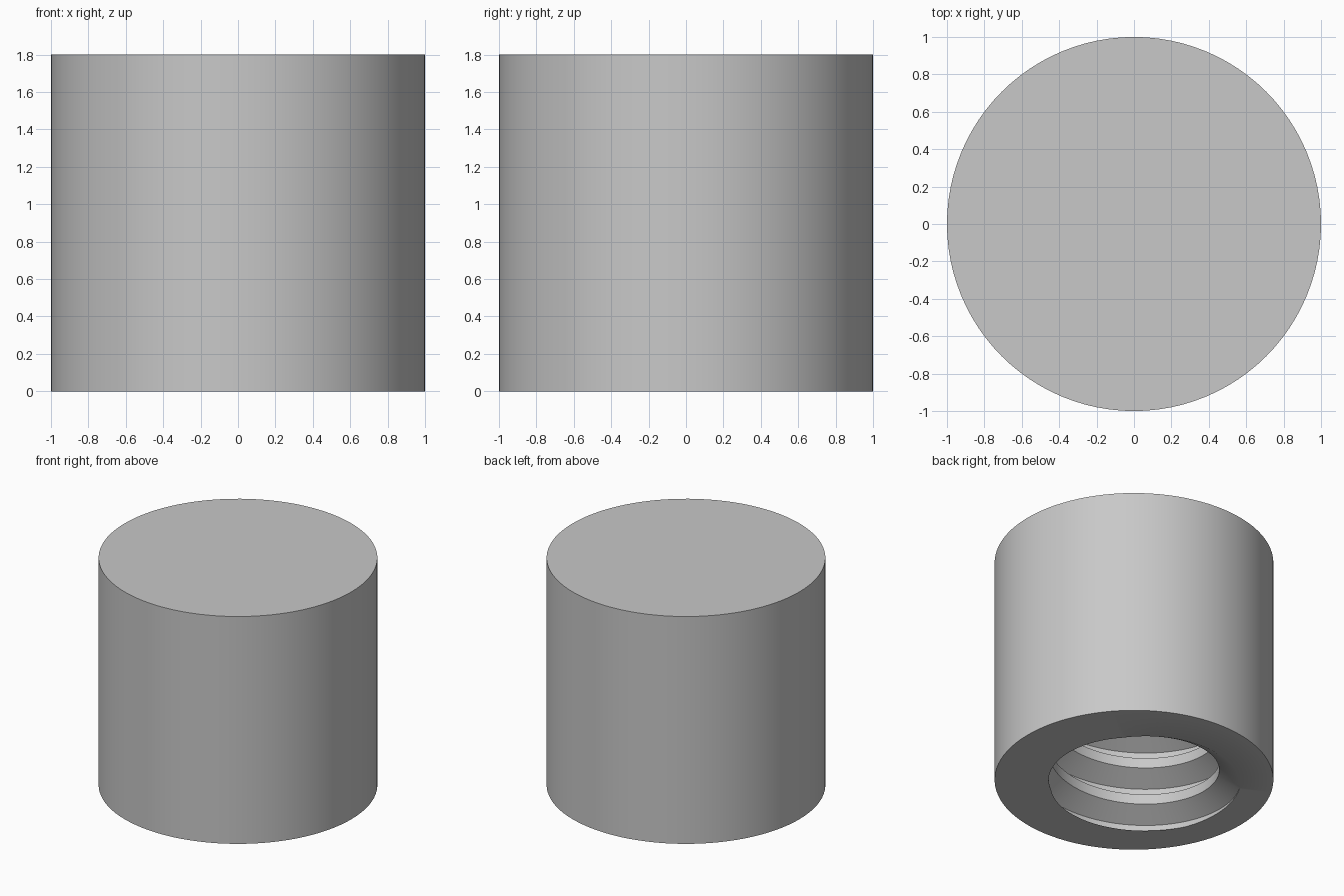
import bpy
import bmesh
from math import cos, sin, tau, radians

cube = bpy.data.objects.get("Cube")
if cube:
    bpy.data.objects.remove(cube, do_unlink=True)

SEGMENTS = 96
RADIUS, HEIGHT = 1.0, 1.8
DEPTH = 1.4                      # depth of the blind hole
CREST_R, ROOT_R = 0.612, 0.767   # thread radii
PITCH, CREST, FLANK = 0.30, 0.08, 0.088
PHASE = radians(-45)
START = -0.033                   # crest centre height at the phase angle

grey = bpy.data.materials.new("plain grey")
grey.use_nodes = True
colour = (0.58, 0.58, 0.58, 1)
grey.diffuse_color = colour
grey.node_tree.nodes["Principled BSDF"].inputs["Base Color"].default_value = colour

bm = bmesh.new()

# Threaded wall: one pitch of trapezoid profile swept along a right-hand helix
profile = [(CREST_R, -CREST / 2), (CREST_R, CREST / 2),
           (ROOT_R, CREST / 2 + FLANK), (ROOT_R, PITCH - CREST / 2 - FLANK),
           (CREST_R, PITCH - CREST / 2)]
turns = int(DEPTH / PITCH) + 4
previous = None
for i in range(turns * SEGMENTS + 1):
    angle = PHASE + tau * i / SEGMENTS
    lift = START + PITCH * (i / SEGMENTS - 2)
    row = [bm.verts.new((r * cos(angle), r * sin(angle), z + lift)) for r, z in profile]
    if previous:
        for j in range(len(profile) - 1):
            bm.faces.new((previous[j], row[j], row[j + 1], previous[j + 1]))
    previous = row
bmesh.ops.remove_doubles(bm, verts=bm.verts[:], dist=1e-4)


def trim(z, direction):
    """Cut the thread flat at a height and return the rim edges."""
    cut = bmesh.ops.bisect_plane(
        bm, geom=bm.verts[:] + bm.edges[:] + bm.faces[:], dist=1e-5,
        plane_co=(0, 0, z), plane_no=(0, 0, direction), clear_outer=True)
    return [e for e in cut["geom_cut"] if isinstance(e, bmesh.types.BMEdge)]


# Hole end
bmesh.ops.triangle_fill(bm, edges=trim(DEPTH, 1), use_beauty=True)
mouth = trim(0, -1)

# Outer cylinder wall and closed top
rings = []
for z in (0, HEIGHT):
    rings.append([bm.verts.new((RADIUS * cos(tau * i / SEGMENTS),
                                RADIUS * sin(tau * i / SEGMENTS), z))
                  for i in range(SEGMENTS)])
low, high = rings
for i in range(SEGMENTS):
    k = (i + 1) % SEGMENTS
    bm.faces.new((low[i], low[k], high[k], high[i]))
bm.faces.new(high)

# Bottom face around the thread mouth
rim = [bm.edges.get((low[i], low[i - 1])) for i in range(SEGMENTS)]
bmesh.ops.triangle_fill(bm, edges=mouth + rim, use_beauty=True)

bmesh.ops.recalc_face_normals(bm, faces=bm.faces[:])
mesh = bpy.data.meshes.new("threaded_cap")
bm.to_mesh(mesh)
bm.free()
mesh.materials.append(grey)
cap = bpy.data.objects.new("threaded_cap", mesh)
bpy.context.collection.objects.link(cap)

bpy.ops.object.select_all(action="DESELECT")
cap.select_set(True)
bpy.context.view_layer.objects.active = cap
bpy.ops.object.shade_smooth_by_angle(angle=radians(30))
